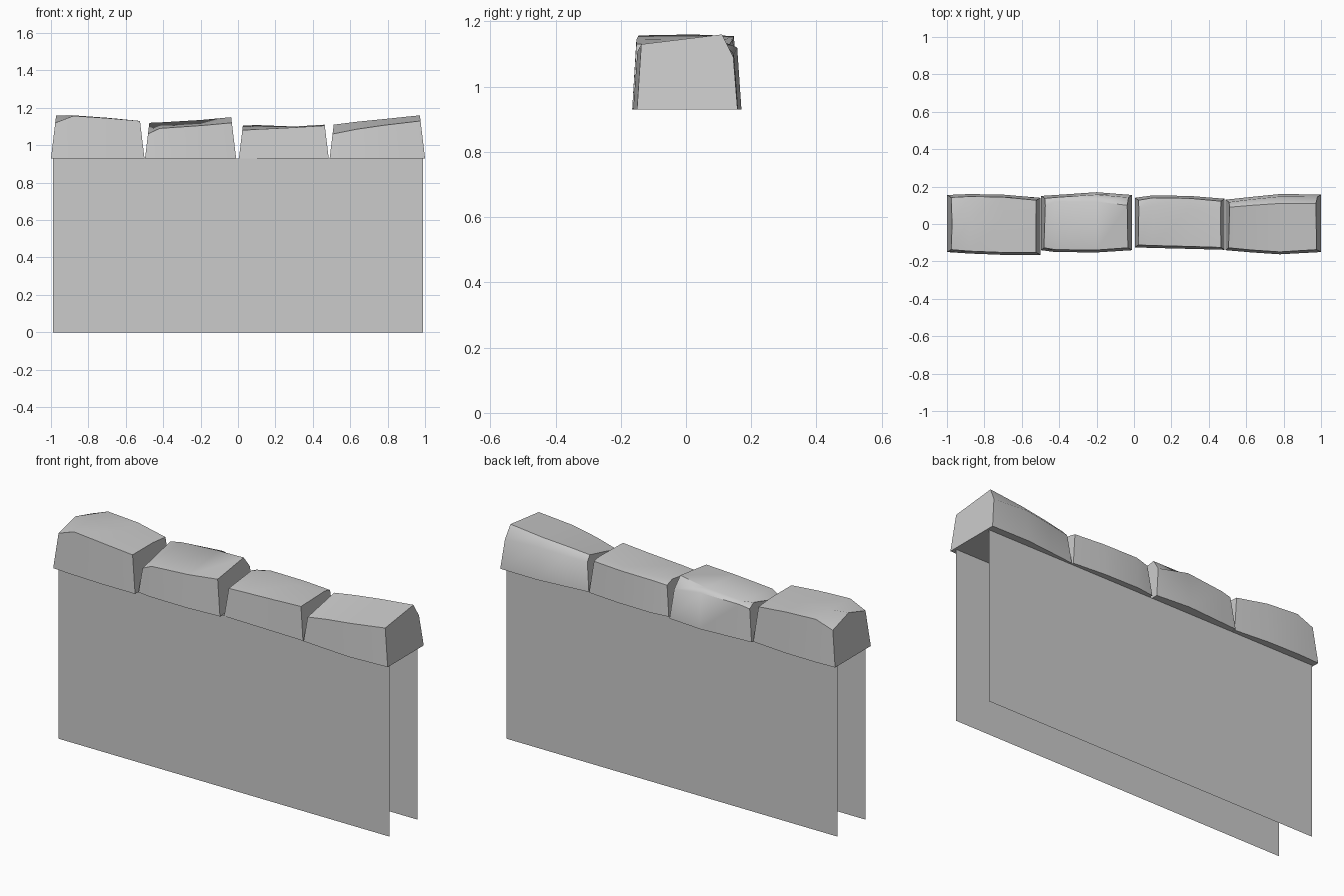
import bpy, bmesh, math

cube = bpy.data.objects.get("Cube")
if cube:
    bpy.data.objects.remove(cube, do_unlink=True)

BASE = 0.93
stone_grey = bpy.data.materials.new("stone_grey")
stone_grey.use_nodes = True
GREY = (0.6, 0.6, 0.6, 1)
stone_grey.diffuse_color = GREY
stone_grey.node_tree.nodes["Principled BSDF"].inputs["Base Color"].default_value = GREY


def finish(name, bm):
    mesh = bpy.data.meshes.new(name)
    bm.to_mesh(mesh)
    bm.free()
    mesh.materials.append(stone_grey)
    obj = bpy.data.objects.new(name, mesh)
    bpy.context.collection.objects.link(obj)
    return obj


def panel(name, y, facing):
    # single-sided wall sheet
    bm = bmesh.new()
    corners = [(-0.99, 0), (0.99, 0), (0.99, BASE), (-0.99, BASE)][::facing]
    bm.faces.new([bm.verts.new((x, y, z)) for x, z in corners])
    return finish(name, bm)


def cap_stone(name, stations):
    # loft of cross-sections; end sections lean inwards towards the top
    bm = bmesh.new()
    rings = []
    last = len(stations) - 1
    for i, (x, front, back, z_front, y_ridge, z_ridge, z_back) in enumerate(stations):
        lean = {0: 0.12, last: -0.12}.get(i, 0)
        section = [(front, BASE), (front + 0.013, z_front), (y_ridge, z_ridge),
                   (back - 0.013, z_back), (back, BASE)]
        rings.append([bm.verts.new((x + lean * (z - BASE), y, z)) for y, z in section])
    for a, b in zip(rings, rings[1:]):
        for j in range(5):
            k = (j + 1) % 5
            bm.faces.new((a[j], a[k], b[k], b[j]))
    bm.faces.new(rings[0])
    bm.faces.new(rings[-1])
    bmesh.ops.recalc_face_normals(bm, faces=bm.faces)
    obj = finish(name, bm)
    bpy.context.view_layer.objects.active = obj
    obj.select_set(True)
    bpy.ops.object.shade_smooth_by_angle(angle=math.radians(50))
    obj.select_set(False)


panel("front_wall", -0.12, 1)
panel("back_wall", 0.12, -1)

# x, front y, back y, front height, ridge y, ridge height, back height
cap_stone("cap_stone_far_right", [
    (-1.0, -0.15, 0.155, 1.12, 0.0, 1.16, 1.12),
    (-0.88, -0.158, 0.16, 1.157, 0.02, 1.16, 1.155),
    (-0.7, -0.165, 0.157, 1.145, 0.02, 1.147, 1.145),
    (-0.5, -0.165, 0.14, 1.13, 0.02, 1.13, 1.12)])
cap_stone("cap_stone_mid_right", [
    (-0.497, -0.14, 0.15, 1.06, 0.1, 1.12, 1.1),
    (-0.42, -0.15, 0.155, 1.09, 0.12, 1.122, 1.11),
    (-0.2, -0.152, 0.17, 1.105, 0.12, 1.135, 1.12),
    (-0.01, -0.14, 0.155, 1.12, 0.1, 1.15, 1.09)])
cap_stone("cap_stone_mid_left", [
    (0.005, -0.125, 0.14, 1.08, 0.08, 1.105, 1.09),
    (0.1, -0.128, 0.153, 1.085, 0.1, 1.108, 1.1),
    (0.3, -0.133, 0.15, 1.095, 0.08, 1.1, 1.1),
    (0.485, -0.138, 0.135, 1.105, 0.08, 1.11, 1.1)])
cap_stone("cap_stone_far_left", [
    (0.49, -0.14, 0.13, 1.06, 0.09, 1.11, 1.08),
    (0.63, -0.152, 0.145, 1.085, 0.1, 1.125, 1.09),
    (0.78, -0.162, 0.16, 1.107, 0.11, 1.14, 1.1),
    (1.0, -0.15, 0.158, 1.13, 0.11, 1.16, 1.09)])
